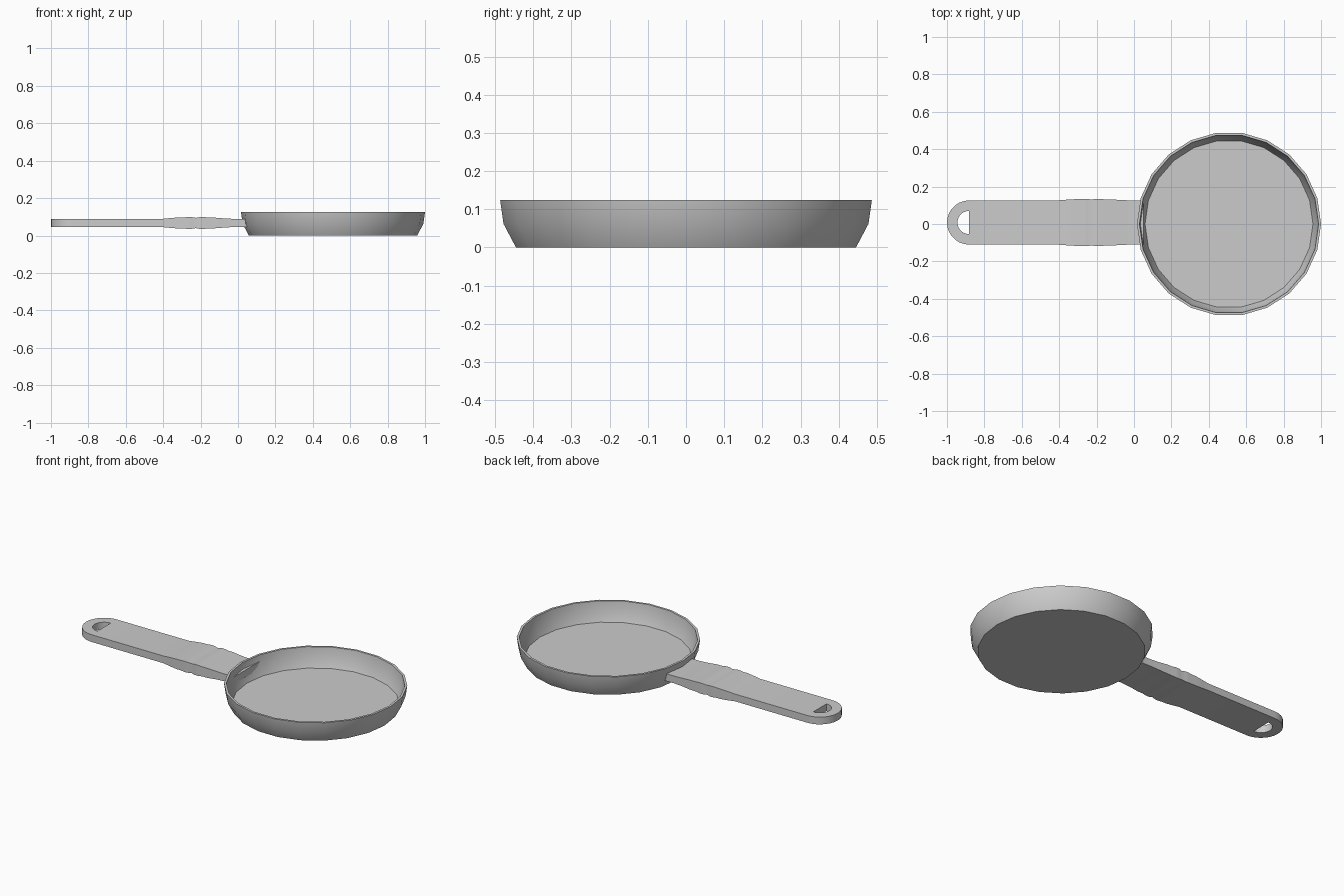
import bpy, bmesh
from math import sin, cos, pi

cube = bpy.data.objects.get("Cube")
if cube:
    bpy.data.objects.remove(cube, do_unlink=True)

metal = bpy.data.materials.new("grey metal")
metal.use_nodes = True
GREY = (0.6, 0.6, 0.6, 1)
metal.diffuse_color = GREY
metal.node_tree.nodes["Principled BSDF"].inputs["Base Color"].default_value = GREY


def loft(bm, sections, closed=False):
    """Skin a row of equal rings of points and return the rings of vertices."""
    rings = [[bm.verts.new(p) for p in s] for s in sections]
    pairs = list(zip(rings, rings[1:]))
    if closed:
        pairs.append((rings[-1], rings[0]))
    for a, b in pairs:
        for i in range(len(a)):
            j = (i + 1) % len(a)
            bm.faces.new((a[i], a[j], b[j], b[i]))
    return rings


def finish(bm, name):
    """Weld, orient and shade the mesh as a new object."""
    bmesh.ops.remove_doubles(bm, verts=bm.verts, dist=0.0001)
    bmesh.ops.recalc_face_normals(bm, faces=bm.faces)
    mesh = bpy.data.meshes.new(name)
    bm.to_mesh(mesh)
    bm.free()
    mesh.materials.append(metal)
    ob = bpy.data.objects.new(name, mesh)
    bpy.context.collection.objects.link(ob)
    bpy.ops.object.select_all(action='DESELECT')
    ob.select_set(True)
    bpy.context.view_layer.objects.active = ob
    bpy.ops.object.shade_smooth_by_angle(angle=pi / 6)
    return ob


# Pan: a thin-walled profile turned around the vertical axis
SIDES, PAN_X = 22, 0.508
profile = [(0.45, 0), (0.483, 0.062), (0.492, 0.125),
           (0.479, 0.125), (0.471, 0.064), (0.449, 0.012)]
bm = bmesh.new()
rings = loft(bm, [[(PAN_X + r * cos(2 * pi * i / SIDES), r * sin(2 * pi * i / SIDES), z)
                   for i in range(SIDES)] for r, z in profile])
bm.faces.new(rings[0])
bm.faces.new(rings[-1])
finish(bm, "pan")

# Handle: a flat bar with a rippled grip, joined to a rounded end with a half-round hole
MID_Y, MID_Z = 0.008, 0.067
HALF, THICK, HOLE, END_X = 0.118, 0.0215, 0.062, -0.882
# swelling of the bar along its length
ripples = [(END_X, 0), (-0.41, 0), (-0.37, 0.004), (-0.32, 0.008), (-0.295, 0.008),
           (-0.27, 0.010), (-0.25, 0.010), (-0.225, 0.006), (-0.205, 0.010),
           (-0.18, 0.010), (-0.155, 0.007), (-0.125, 0.007), (-0.06, 0.002),
           (-0.01, 0), (0.052, 0)]
bm = bmesh.new()
sections = []
for x, swell in ripples:
    w, t = HALF + swell * 0.8, THICK + swell
    ys = (-w, -HOLE, HOLE, w)
    sections.append([(x, MID_Y + y, MID_Z + t) for y in ys] +
                    [(x, MID_Y + y, MID_Z - t) for y in reversed(ys)])
bar = loft(bm, sections)
bm.faces.new(bar[-1])
bm.faces.new((bar[0][1], bar[0][2], bar[0][5], bar[0][6]))  # flat side of the hole

STEPS = 14
arc = []
for i in range(STEPS + 1):
    a = pi / 2 + pi * i / STEPS
    arc.append([(END_X + r * cos(a), MID_Y + r * sin(a), MID_Z + s * THICK)
                for r, s in ((HALF, 1), (HALF, -1), (HOLE, -1), (HOLE, 1))])
loft(bm, arc)
finish(bm, "handle")
